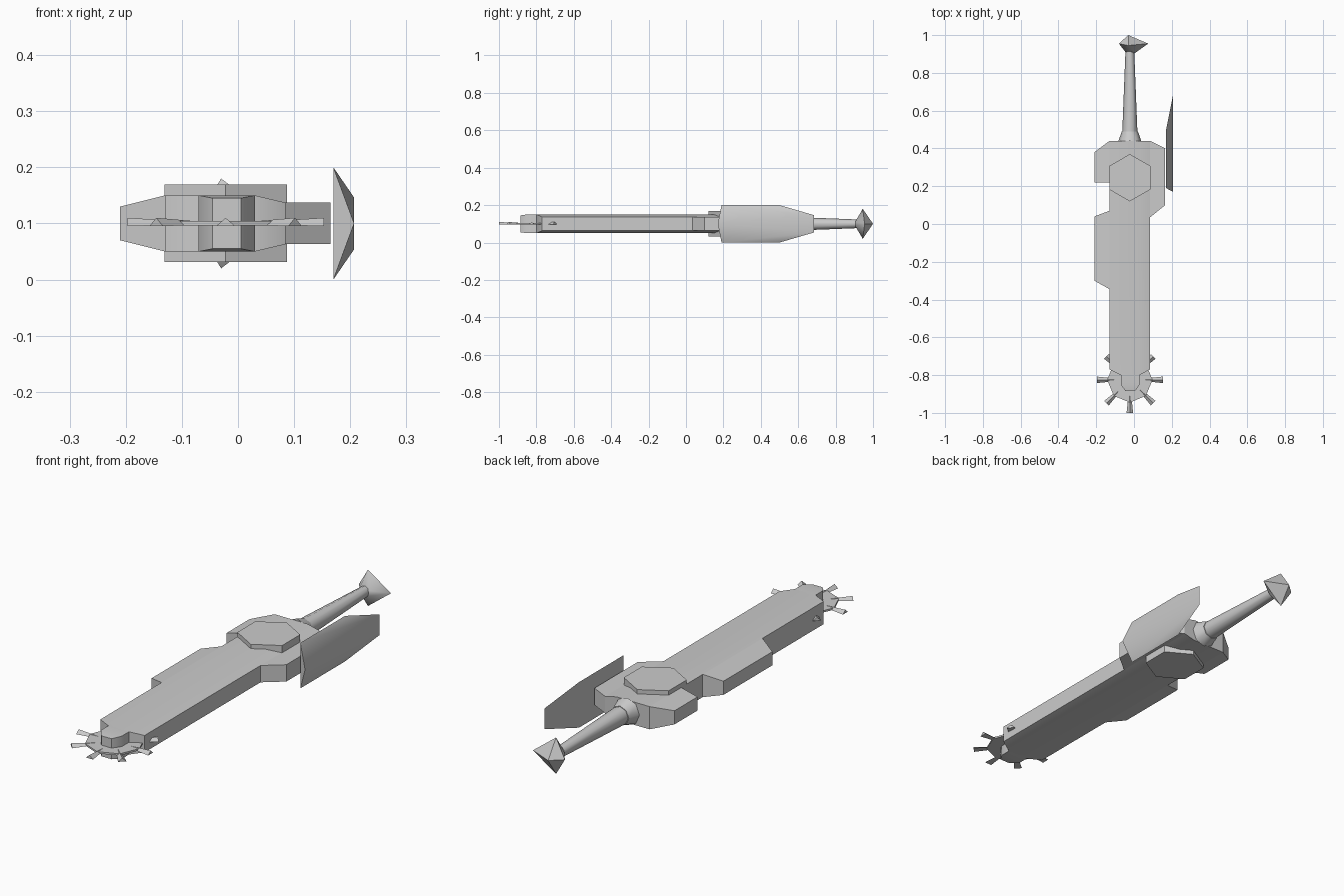
import bpy, bmesh, math
from mathutils import Matrix, Vector

cube = bpy.data.objects.get("Cube")
if cube:
    bpy.data.objects.remove(cube, do_unlink=True)

grey = bpy.data.materials.new("plain_grey")
grey.use_nodes = True
colour = (0.6, 0.6, 0.6, 1)
grey.diffuse_color = colour
grey.node_tree.nodes["Principled BSDF"].inputs["Base Color"].default_value = colour

MID_X, MID_Z = -0.022, 0.1


def finish(name, bm, angle):
    bmesh.ops.recalc_face_normals(bm, faces=bm.faces)
    mesh = bpy.data.meshes.new(name)
    bm.to_mesh(mesh)
    bm.free()
    mesh.materials.append(grey)
    obj = bpy.data.objects.new(name, mesh)
    bpy.context.collection.objects.link(obj)
    bpy.ops.object.select_all(action="DESELECT")
    obj.select_set(True)
    bpy.context.view_layer.objects.active = obj
    bpy.ops.object.shade_smooth_by_angle(angle=math.radians(angle))
    return obj


def hull(name, points, angle=50):
    """Convex solid from (x, y, half height) points mirrored about mid height."""
    bm = bmesh.new()
    for x, y, h in points:
        for side in ((1, -1) if h else (1,)):
            bm.verts.new((x, y, MID_Z + side * h))
    result = bmesh.ops.convex_hull(bm, input=bm.verts)
    loose = [v for v in bm.verts if not v.link_faces]
    bmesh.ops.delete(bm, geom=loose, context="VERTS")
    bmesh.ops.dissolve_limit(bm, angle_limit=0.01, verts=bm.verts, edges=bm.edges)
    return finish(name, bm, angle)


def cone_y(name, y0, y1, r0, r1, sides=8):
    """Round tapered part running along y."""
    bm = bmesh.new()
    place = Matrix.Translation((MID_X, (y0 + y1) / 2, MID_Z)) @ Matrix.Rotation(-math.pi / 2, 4, "X")
    bmesh.ops.create_cone(bm, cap_ends=True, segments=sides, radius1=r0,
                          radius2=r1, depth=y1 - y0, matrix=place)
    return finish(name, bm, 60)


# Long blade body with its narrow rounded nose
hull("blade_body", [(-0.13, -0.77, 0.05), (-0.07, -0.80, 0.05), (0.03, -0.80, 0.05),
                    (0.085, -0.77, 0.037), (-0.13, 0.44, 0.05), (0.03, 0.44, 0.05),
                    (0.085, 0.44, 0.037)])
hull("nose", [(-0.07, -0.80, 0.05), (-0.07, -0.85, 0.05), (-0.045, -0.885, 0.045),
              (0.005, -0.885, 0.045), (0.03, -0.85, 0.05), (0.03, -0.80, 0.05)])

# Side pads
hull("left_lower_pad", [(-0.13, -0.345, 0.05), (-0.13, 0.07, 0.05),
                        (-0.21, -0.30, 0.03), (-0.21, 0.04, 0.03)])
hull("left_upper_pad", [(-0.13, 0.22, 0.05), (-0.13, 0.44, 0.05),
                        (-0.21, 0.22, 0.03), (-0.21, 0.38, 0.03)])
hull("right_pad", [(0.085, 0.035, 0.037), (0.085, 0.44, 0.037),
                   (0.165, 0.10, 0.037), (0.165, 0.40, 0.037)])

# Raised six-sided hub
hexagon = [(MID_X + 0.109 / math.cos(math.pi / 6) * math.sin(i * math.pi / 3),
            0.245 + 0.125 * math.cos(i * math.pi / 3), 0.069) for i in range(6)]
hull("hub", hexagon)

# Side shield
hull("shield", [(0.17, 0.19, 0.1), (0.17, 0.50, 0.1), (0.207, 0.685, 0.046),
                (0.207, 0.17, 0)], 60)

# Handle and pommel
cone_y("handle_collar", 0.44, 0.49, 0.06, 0.043)
cone_y("handle", 0.49, 0.92, 0.04, 0.023)
hull("pommel", [(-0.08, 0.955, 0), (0.075, 0.955, 0), (-0.03, 0.945, 0.08),
                (-0.03, 1.0, 0), (-0.045, 0.91, 0.012), (0.005, 0.905, 0.012)])

# Thin front disc with a ring of flared spikes
centre = Vector((MID_X, -0.825, MID_Z))
bm = bmesh.new()
bmesh.ops.create_cone(bm, cap_ends=True, segments=8, radius1=0.12, radius2=0.12,
                      depth=0.008, matrix=Matrix.Translation(centre))
finish("front_disc", bm, 30)

for i in range(-2, 6):
    if i == 4:
        continue
    turn = Matrix.Rotation(i * math.pi / 4, 4, "Z")
    bm = bmesh.new()
    lay = (Matrix.Translation(centre) @ turn @ Matrix.Translation((0, -0.118, 0))
           @ Matrix.Diagonal((1, 1, 0.5, 1)) @ Matrix.Rotation(math.pi / 2, 4, "X"))
    bmesh.ops.create_cone(bm, cap_ends=True, segments=3, radius1=0.006, radius2=0.02,
                          depth=0.114, matrix=lay)
    finish("spike", bm, 30)
